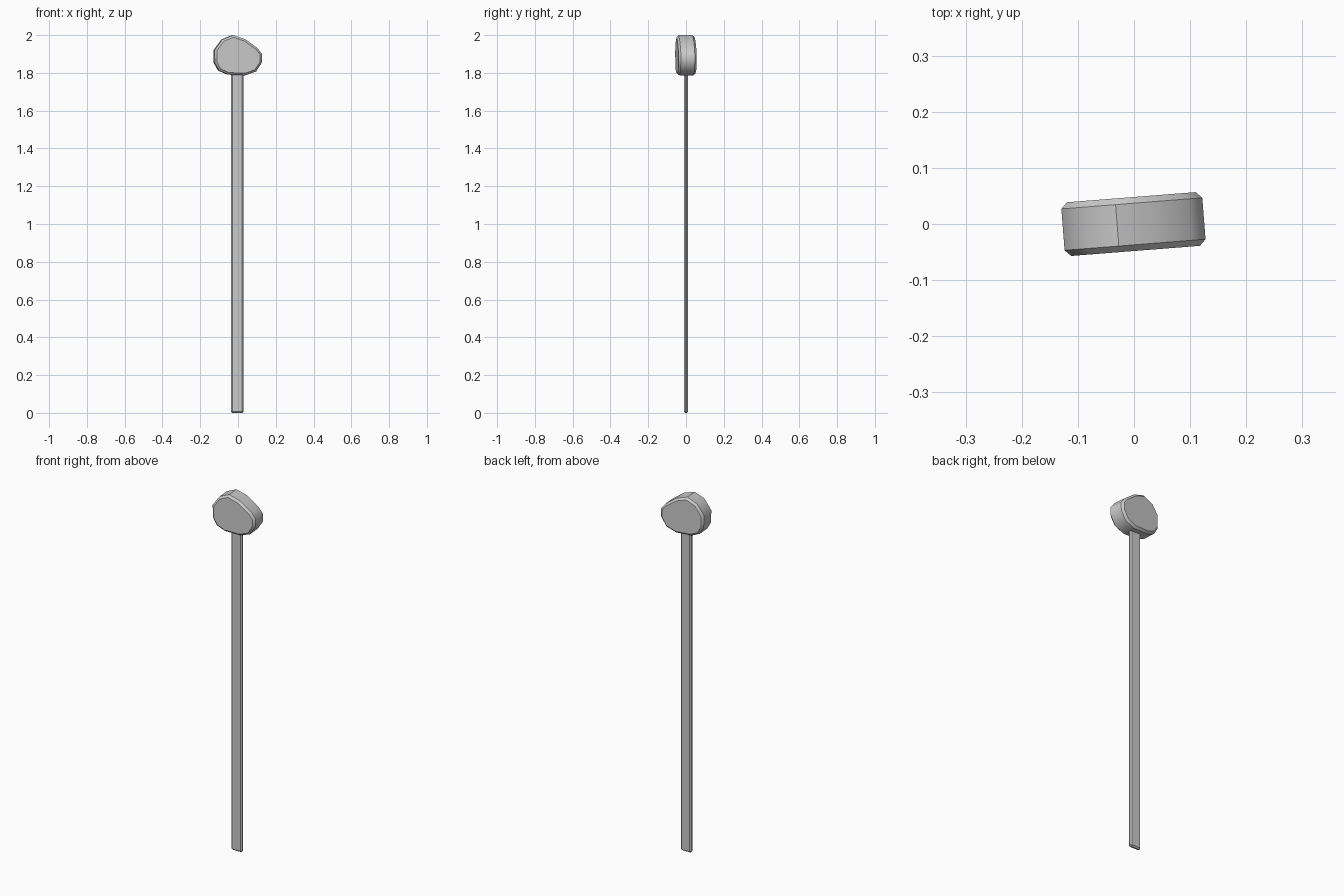
import bpy, bmesh, math
from mathutils import Matrix

if "Cube" in bpy.data.objects:
    bpy.data.objects.remove(bpy.data.objects["Cube"])


def finish(name, bm, angle):
    bmesh.ops.recalc_face_normals(bm, faces=bm.faces)
    mesh = bpy.data.meshes.new(name)
    bm.to_mesh(mesh)
    bm.free()
    ob = bpy.data.objects.new(name, mesh)
    bpy.context.collection.objects.link(ob)
    bpy.ops.object.select_all(action='DESELECT')
    bpy.context.view_layer.objects.active = ob
    ob.select_set(True)
    bpy.ops.object.shade_smooth_by_angle(angle=math.radians(angle))
    return ob


# Handle: flat bar with chamfered edges, top end buried in the head
bm = bmesh.new()
bmesh.ops.create_cube(bm, size=1)
bmesh.ops.scale(bm, vec=(0.066, 0.021, 1.86), verts=bm.verts)
bmesh.ops.translate(bm, vec=(-0.004, 0, 0.93), verts=bm.verts)
bmesh.ops.bevel(bm, geom=bm.edges[:], offset=0.007, segments=1, affect='EDGES')
finish("handle", bm, 30)

# Head: irregular rounded slab, chamfered rims, turned slightly about z
outline = [(-0.03, 2.0), (-0.087, 1.976), (-0.127, 1.92), (-0.126, 1.852),
           (-0.103, 1.812), (-0.055, 1.791), (0.035, 1.787), (0.093, 1.807),
           (0.124, 1.855), (0.125, 1.90), (0.10, 1.932), (0.035, 1.979)]
half = 0.048
bm = bmesh.new()
front = bm.faces.new([bm.verts.new((x, -half, z)) for x, z in outline])
ext = bmesh.ops.extrude_face_region(bm, geom=[front], use_keep_orig=True)
moved = [v for v in ext['geom'] if isinstance(v, bmesh.types.BMVert)]
bmesh.ops.translate(bm, vec=(0, 2 * half, 0), verts=moved)
bmesh.ops.recalc_face_normals(bm, faces=bm.faces)
rims = [e for e in bm.edges if abs(e.verts[0].co.y - e.verts[1].co.y) < 1e-5]
bmesh.ops.bevel(bm, geom=rims, offset=0.011, segments=1, affect='EDGES')
bmesh.ops.rotate(bm, cent=(0, 0, 0), matrix=Matrix.Rotation(math.radians(4.5), 3, 'Z'),
                 verts=bm.verts)
finish("stone_head", bm, 40)
